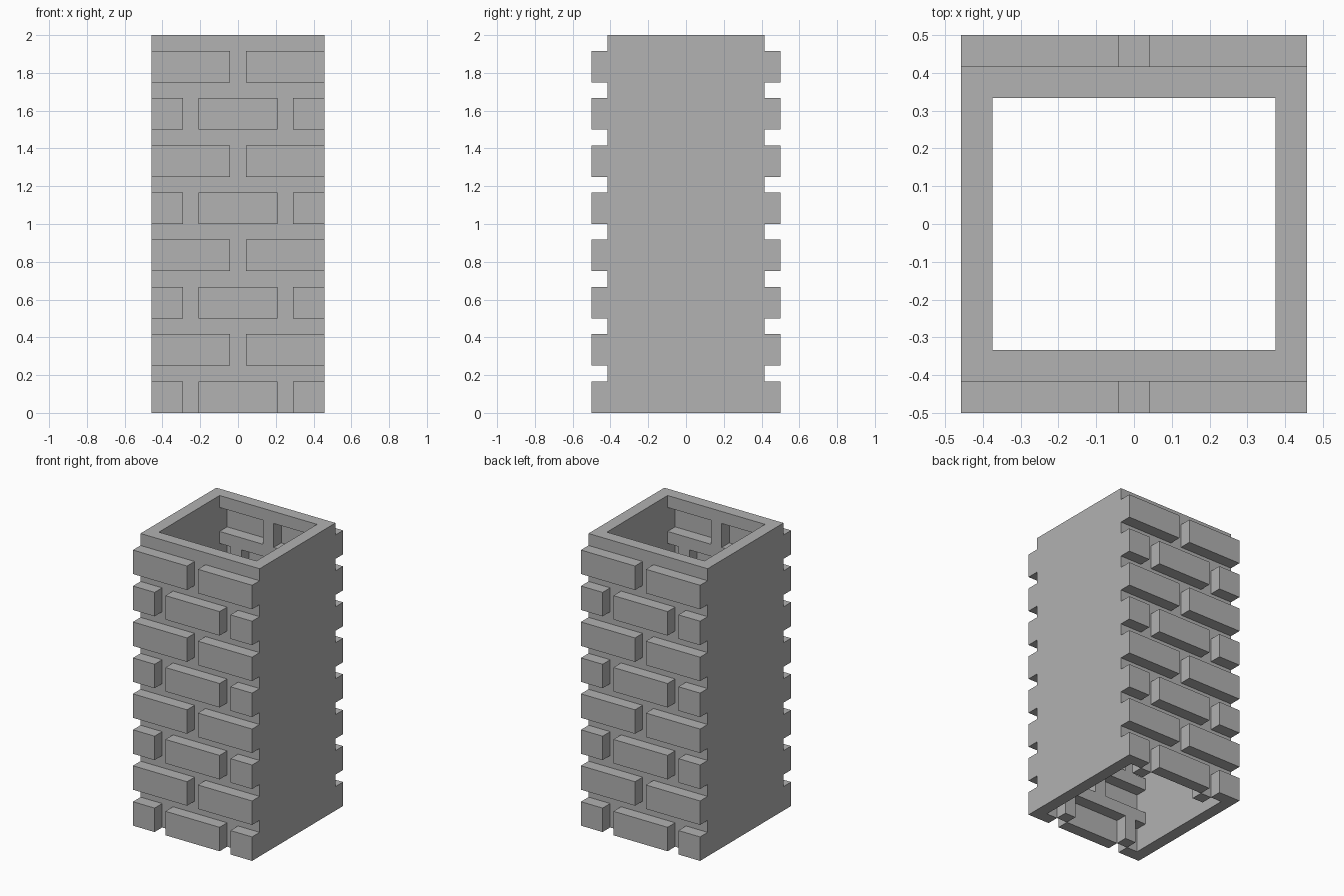
import bpy, bmesh
from mathutils import Vector

cube = bpy.data.objects.get("Cube")
if cube:
    bpy.data.objects.remove(cube, do_unlink=True)

U = 1 / 24                       # half the width of a mortar joint
HALF_X, INNER_X = 11 * U, 9 * U  # outer and inner faces of the plain sides
INNER_Y, WALL_Y, BRICK_Y = 8 * U, 10 * U, 12 * U
COURSE, BRICK_H, HEIGHT = 6 * U, 4 * U, 2.0

stone = bpy.data.materials.new("grey stone")
stone.use_nodes = True
GREY = (0.445, 0.445, 0.445, 1)
stone.diffuse_color = GREY
stone.node_tree.nodes["Principled BSDF"].inputs["Base Color"].default_value = GREY


def finish(name, bm):
    bmesh.ops.recalc_face_normals(bm, faces=bm.faces)
    mesh = bpy.data.meshes.new(name)
    bm.to_mesh(mesh)
    bm.free()
    mesh.materials.append(stone)
    obj = bpy.data.objects.new(name, mesh)
    bpy.context.collection.objects.link(obj)
    return obj


def add_box(bm, low, high):
    low, high = Vector(low), Vector(high)
    verts = bmesh.ops.create_cube(bm, size=1)["verts"]
    bmesh.ops.scale(bm, vec=high - low, verts=verts)
    bmesh.ops.translate(bm, vec=(low + high) / 2, verts=verts)


# Brick layout: alternating courses of three and two bricks
EVEN = [(-HALF_X, -7 * U), (-5 * U, 5 * U), (7 * U, HALF_X)]
ODD = [(-HALF_X, -U), (U, HALF_X)]
bricks = []
for row in range(8):
    for x0, x1 in (ODD if row % 2 else EVEN):
        bricks.append((x0, x1, row * COURSE, row * COURSE + BRICK_H))


def is_brick(x, z):
    return any(a < x < b and c < z < d for a, b, c, d in bricks)


def mortar_lattice(name, side):
    """Wall sheet left open behind every brick, then thickened."""
    bm = bmesh.new()
    xs = [k * U for k in (-9, -7, -5, -1, 1, 5, 7, 9)]
    zs = sorted({z for b in bricks for z in b[2:]} | {HEIGHT})
    for x0, x1 in zip(xs, xs[1:]):
        for z0, z1 in zip(zs, zs[1:]):
            if not is_brick((x0 + x1) / 2, (z0 + z1) / 2):
                corners = [(x0, z0), (x1, z0), (x1, z1), (x0, z1)]
                bm.faces.new([bm.verts.new((x, side * INNER_Y, z)) for x, z in corners])
    bmesh.ops.remove_doubles(bm, verts=bm.verts, dist=1e-4)
    grown = bmesh.ops.extrude_face_region(bm, geom=bm.faces[:], use_keep_orig=True)
    moved = [g for g in grown["geom"] if isinstance(g, bmesh.types.BMVert)]
    bmesh.ops.translate(bm, vec=(0, side * (WALL_Y - INNER_Y), 0), verts=moved)
    finish(name, bm)


def brick_face(name, side):
    """Raised bricks standing out from the mortar."""
    bm = bmesh.new()
    y0, y1 = sorted((side * WALL_Y, side * BRICK_Y))
    for x0, x1, z0, z1 in bricks:
        add_box(bm, (x0, y0, z0), (x1, y1, z1))
    finish(name, bm)


for label, side in (("front", -1), ("back", 1)):
    mortar_lattice(label + "_mortar_wall", side)
    brick_face(label + "_bricks", side)

# Plain side walls
for label, side in (("right", -1), ("left", 1)):
    bm = bmesh.new()
    x0, x1 = sorted((side * INNER_X, side * HALF_X))
    add_box(bm, (x0, -WALL_Y, 0), (x1, WALL_Y, HEIGHT))
    finish(label + "_side_wall", bm)
